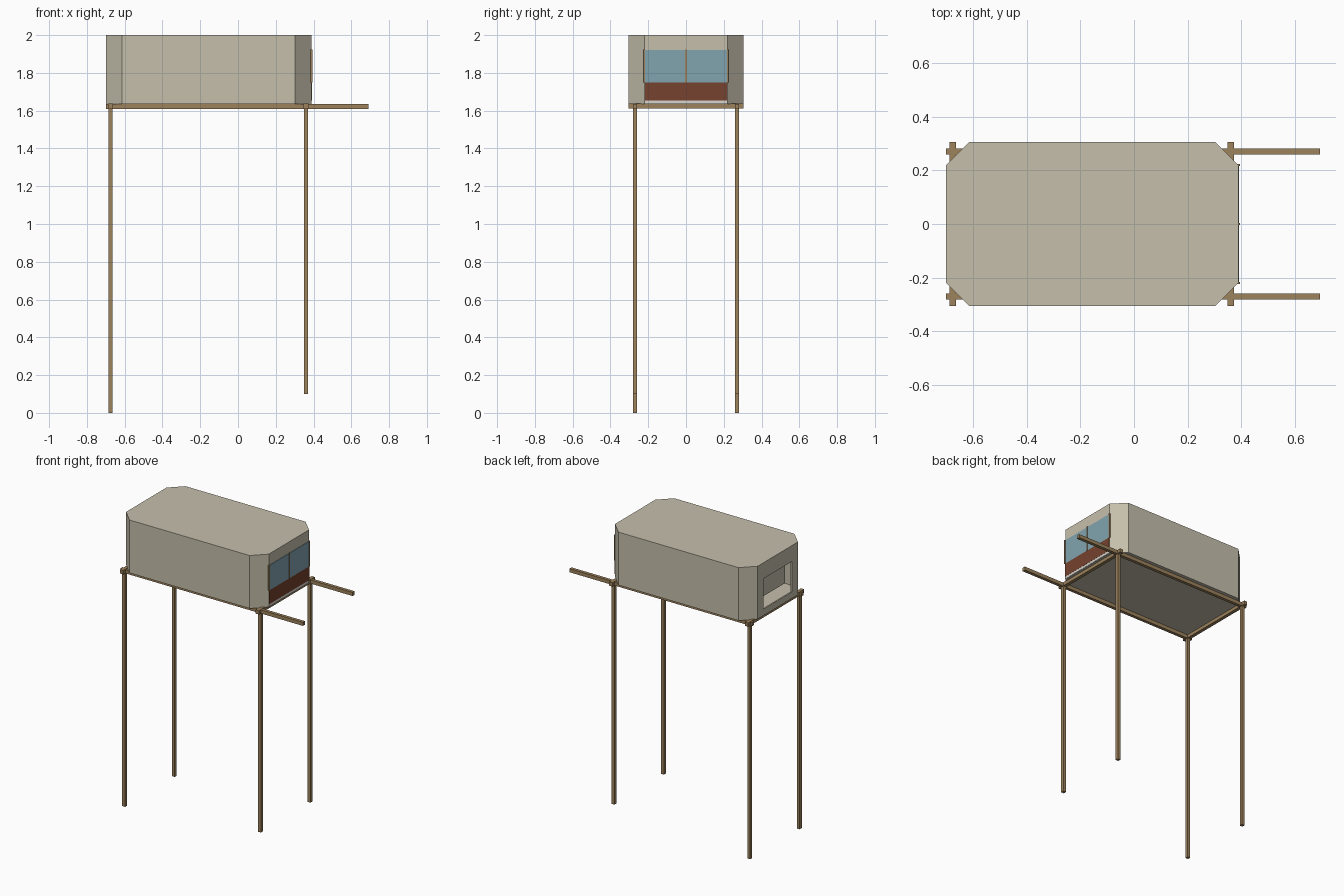
import bpy, bmesh

if "Cube" in bpy.data.objects:
    bpy.data.objects.remove(bpy.data.objects["Cube"])


def material(name, rgb):
    m = bpy.data.materials.new(name)
    m.diffuse_color = (*rgb, 1)
    m.use_nodes = True
    m.node_tree.nodes["Principled BSDF"].inputs["Base Color"].default_value = m.diffuse_color
    return m


CANVAS = material("beige panel", (0.56, 0.52, 0.41))
WOOD = material("wood", (0.34, 0.225, 0.11))
GLASS = material("blue glass", (0.22, 0.37, 0.43))
RUST = material("red brown", (0.18, 0.054, 0.028))
PALE = material("pale trim", (0.70, 0.67, 0.62))


def finish(name, bm, mat):
    bmesh.ops.recalc_face_normals(bm, faces=bm.faces[:])
    me = bpy.data.meshes.new(name)
    bm.to_mesh(me)
    bm.free()
    me.materials.append(mat)
    ob = bpy.data.objects.new(name, me)
    bpy.context.collection.objects.link(ob)
    return ob


def box(name, x, y, z, mat):
    """Box from (min, max) ranges on each axis."""
    bm = bmesh.new()
    bmesh.ops.create_cube(bm, size=1)
    for v in bm.verts:
        v.co = [r[0] + (c + 0.5) * (r[1] - r[0]) for c, r in zip(v.co, (x, y, z))]
    return finish(name, bm, mat)


def octagon(name, x0, x1, y, c, z0, z1, mat):
    """Rectangular prism with four cut corners."""
    pts = [(x0 + c, -y), (x1 - c, -y), (x1, -y + c), (x1, y - c),
           (x1 - c, y), (x0 + c, y), (x0, y - c), (x0, -y + c)]
    bm = bmesh.new()
    face = bm.faces.new([bm.verts.new((px, py, z0)) for px, py in pts])
    ext = bmesh.ops.extrude_face_region(bm, geom=[face], use_keep_orig=True)
    for v in ext["geom"]:
        if isinstance(v, bmesh.types.BMVert):
            v.co.z = z1
    return finish(name, bm, mat)


# Hollow cabin with an opening in the rear end
cabin = octagon("cabin", -0.70, 0.388, 0.305, 0.086, 1.635, 2.0, CANVAS)
cavity = octagon("cavity_cutter", -0.69, 0.378, 0.295, 0.082, 1.645, 1.99, CANVAS)
hole = box("opening_cutter", (-0.75, -0.65), (-0.155, 0.155), (1.68, 1.89), CANVAS)
for cutter in (cavity, hole):
    mod = cabin.modifiers.new("cut", "BOOLEAN")
    mod.operation = "DIFFERENCE"
    mod.solver = "EXACT"
    mod.object = cutter
    cutter.hide_render = True
    cutter.hide_set(True)

# Shutter partly closing the rear opening
box("rear_shutter", (-0.694, -0.688), (-0.085, 0.16), (1.765, 1.90), CANVAS)

# Glazed front end: trim, lower panel, glass and mullions
box("sill_trim", (0.386, 0.390), (-0.218, 0.218), (1.638, 1.655), PALE)
box("lower_panel", (0.386, 0.391), (-0.218, 0.218), (1.655, 1.75), RUST)
box("window_glass", (0.386, 0.391), (-0.218, 0.218), (1.75, 1.922), GLASS)
for i, y in enumerate((-0.22, 0, 0.22)):
    box(f"window_post_{i}", (0.384, 0.394), (y - 0.004, y + 0.004), (1.75, 1.925), WOOD)

# Timber base: long rails, cross beams and legs
W = 0.011
for side, s in (("left", 1), ("right", -1)):
    y = s * 0.27
    box(f"{side}_rail", (-0.70, 0.692), (y - W, y + W), (1.61, 1.635), WOOD)
    for end, x, foot in (("rear", -0.675, 0.0), ("front", 0.36, 0.10)):
        box(f"{side}_{end}_leg", (x - W, x + W), (y - W, y + W), (foot, 1.632), WOOD)
for end, x in (("rear", -0.675), ("front", 0.36)):
    box(f"{end}_cross_beam", (x - 0.012, x + 0.012), (-0.305, 0.305), (1.612, 1.638), WOOD)
